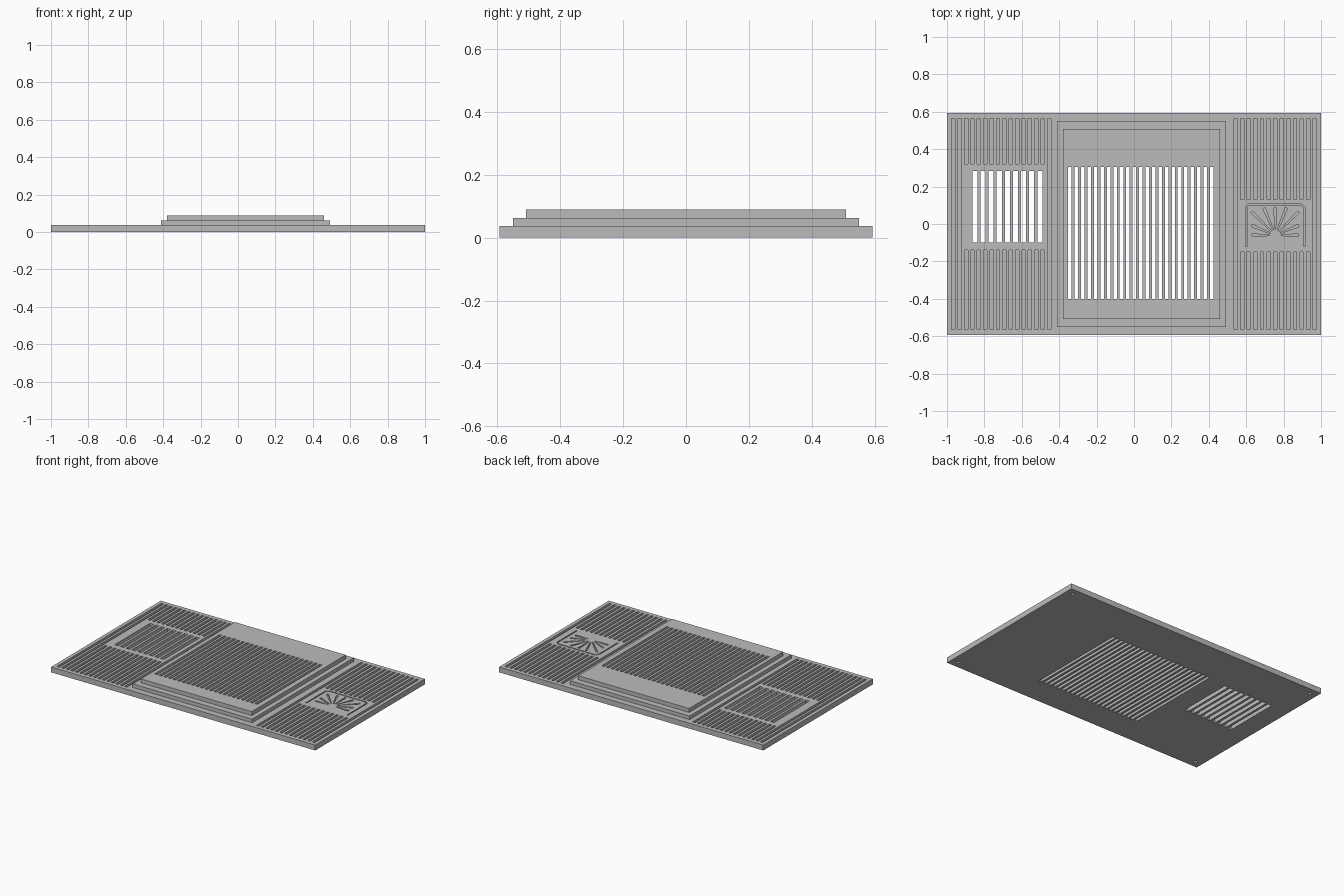
import bpy
import bmesh
import math
from mathutils import Matrix, Vector

old = bpy.data.objects.get("Cube")
if old:
    bpy.data.objects.remove(old, do_unlink=True)

PLATE_TOP, STEP_TOP, PANEL_TOP = 0.037, 0.062, 0.089
GROOVE_FLOOR = 0.021

grey = bpy.data.materials.new("plain grey")
grey.use_nodes = True
grey.diffuse_color = (0.5, 0.5, 0.5, 1)
grey.node_tree.nodes["Principled BSDF"].inputs["Base Color"].default_value = (0.5, 0.5, 0.5, 1)


def make_object(name, bm):
    bmesh.ops.recalc_face_normals(bm, faces=bm.faces)
    mesh = bpy.data.meshes.new(name)
    bm.to_mesh(mesh)
    bm.free()
    mesh.materials.append(grey)
    obj = bpy.data.objects.new(name, mesh)
    bpy.context.collection.objects.link(obj)
    return obj


def add_box(bm, x0, x1, y0, y1, z0, z1):
    size = Matrix.Diagonal((x1 - x0, y1 - y0, z1 - z0, 1))
    mid = Matrix.Translation(((x0 + x1) / 2, (y0 + y1) / 2, (z0 + z1) / 2))
    bmesh.ops.create_cube(bm, size=1, matrix=mid @ size)


def add_prism(bm, points, z0, z1):
    low = [bm.verts.new((x, y, z0)) for x, y in points]
    high = [bm.verts.new((x, y, z1)) for x, y in points]
    bm.faces.new(low)
    bm.faces.new(high)
    for i in range(len(points)):
        j = (i + 1) % len(points)
        bm.faces.new((low[i], low[j], high[j], high[i]))


def add_slots(bm, first, last, count, width, y0, y1):
    # Evenly spaced slots right through the body
    for i in range(count):
        x = first + (last - first - width) * i / (count - 1)
        add_box(bm, x, x + width, y0, y1, -0.05, 0.2)


def add_grooves(bm, first, last, pad, count=15, width=0.018):
    # Shallow grooves that stop short of the smooth pad
    px0, px1, py0, py1 = pad
    for i in range(count):
        x = first + (last - first - width) * i / (count - 1)
        over_pad = x + width > px0 and x < px1
        spans = [(-0.565, py0), (py1, 0.565)] if over_pad else [(-0.565, 0.565)]
        for y0, y1 in spans:
            add_box(bm, x, x + width, y0, y1, GROOVE_FLOOR, 0.05)


# Body: base plate with two raised steps, as one closed shell
bm = bmesh.new()
base = (-1, 1, -0.593, 0.593)
step = (-0.412, 0.492, -0.55, 0.55)
panel = (-0.38, 0.46, -0.508, 0.508)
levels = [(base, 0), (base, PLATE_TOP), (step, PLATE_TOP),
          (step, STEP_TOP), (panel, STEP_TOP), (panel, PANEL_TOP)]
loops = []
for (x0, x1, y0, y1), z in levels:
    corners = ((x0, y0), (x1, y0), (x1, y1), (x0, y1))
    loops.append([bm.verts.new((x, y, z)) for x, y in corners])
for a, b in zip(loops, loops[1:]):
    for i in range(4):
        j = (i + 1) % 4
        bm.faces.new((a[i], a[j], b[j], b[i]))
bm.faces.new(loops[0])
bm.faces.new(loops[-1])
body = make_object("stepped_vent_plate", bm)

# Through slots of the main and side vents
cut = bmesh.new()
add_slots(cut, -0.352, 0.425, 23, 0.019, -0.4, 0.305)
add_slots(cut, -0.864, -0.49, 9, 0.027, -0.1, 0.284)

# Grooved fields either side of the panel
add_grooves(cut, -0.975, -0.445, (-0.895, -0.465, -0.14, 0.32), 16)
add_grooves(cut, 0.535, 0.975, (0.57, 0.93, -0.15, 0.13), 13)

# Fan of tapered rays engraved in the right pad
hub = Vector((0.755, -0.06))
for i in range(9):
    angle = math.pi * i / 8
    out = Vector((math.cos(angle), math.sin(angle)))
    side = Vector((-out.y, out.x))
    reach = min(0.125 / max(abs(out.x), 0.01), 0.145 / max(abs(out.y), 0.01))
    near, far = hub + out * 0.03, hub + out * reach
    add_prism(cut, [near - side * 0.002, far - side * 0.007,
                    far + side * 0.007, near + side * 0.002], 0.025, 0.05)

# Arched border line around the fan
add_prism(cut, [(0.595, -0.12), (0.595, 0.09), (0.615, 0.11), (0.895, 0.11),
                (0.915, 0.09), (0.915, -0.12), (0.907, -0.12), (0.907, 0.088),
                (0.892, 0.102), (0.618, 0.102), (0.603, 0.088), (0.603, -0.12)],
          0.027, 0.05)

# Blind screw holes under the corners
for sx in (-1, 1):
    for sy in (-1, 1):
        bmesh.ops.create_cone(cut, cap_ends=True, segments=16, radius1=0.011,
                              radius2=0.011, depth=0.03,
                              matrix=Matrix.Translation((sx * 0.95, sy * 0.545, 0)))
cutter = make_object("slot_cutter", cut)
cutter.hide_render = True

mod = body.modifiers.new("cut slots", 'BOOLEAN')
mod.operation = 'DIFFERENCE'
mod.solver = 'EXACT'
mod.object = cutter
bpy.context.view_layer.objects.active = body
body.select_set(True)
bpy.ops.object.modifier_apply(modifier=mod.name)
bpy.data.objects.remove(cutter, do_unlink=True)
